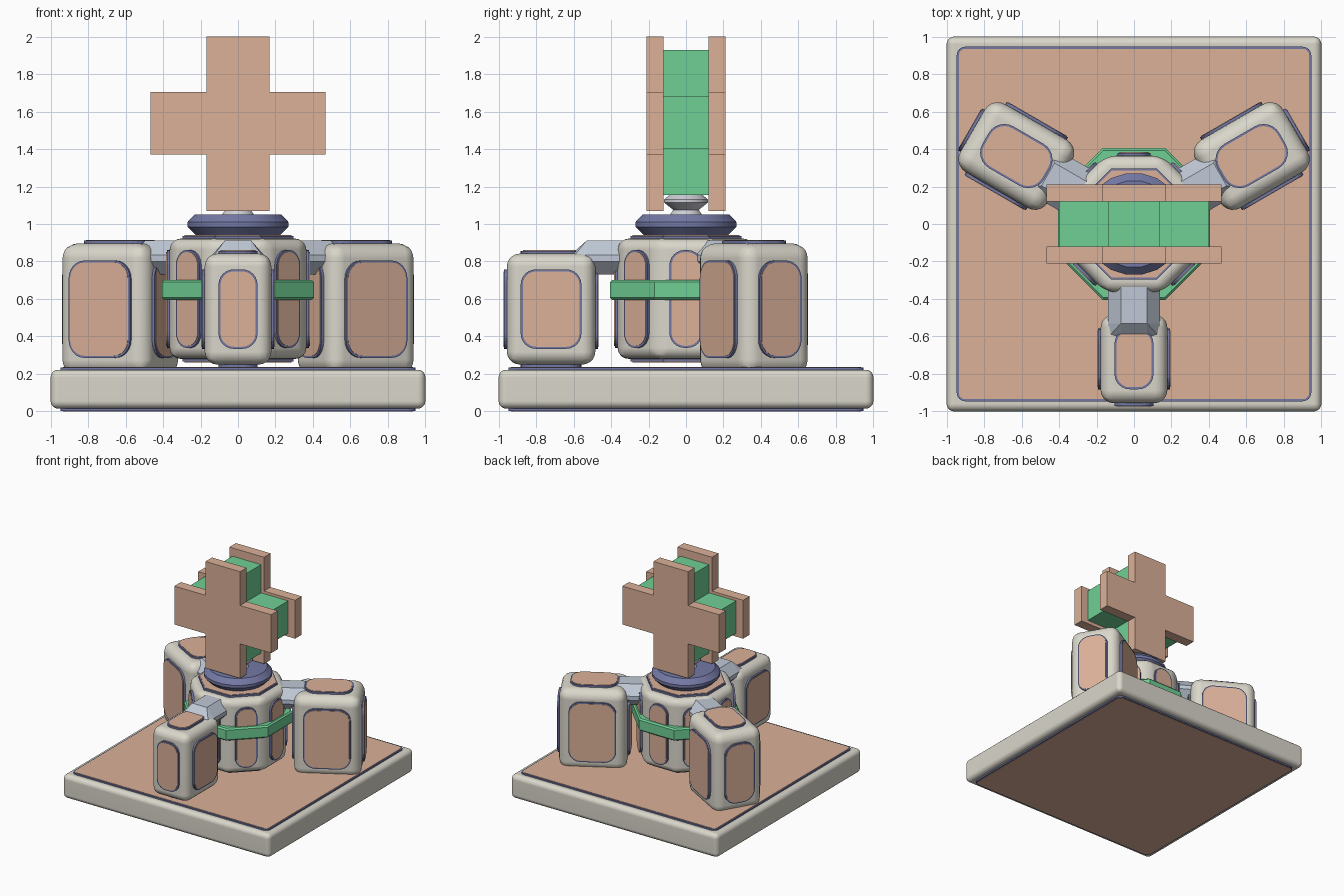
import bpy, bmesh, math
from mathutils import Matrix, Vector

if "Cube" in bpy.data.objects:
    bpy.data.objects.remove(bpy.data.objects["Cube"])


def material(name, r, g, b):
    m = bpy.data.materials.new(name)
    lin = [((c / 255 + 0.055) / 1.055) ** 2.4 for c in (r, g, b)]
    m.diffuse_color = (*lin, 1)
    m.use_nodes = True
    m.node_tree.nodes["Principled BSDF"].inputs["Base Color"].default_value = m.diffuse_color
    return m


BEIGE = material("beige shell", 218, 215, 203)
TAN = material("tan panel", 219, 177, 153)
BLUE = material("slate blue trim", 116, 121, 165)
GREEN = material("green", 112, 208, 149)
STEEL = material("pale steel", 192, 201, 214)
GREY = material("light grey", 206, 207, 214)


def finish(name, bm, mats, smooth=None, matrix=None):
    bmesh.ops.recalc_face_normals(bm, faces=bm.faces)
    me = bpy.data.meshes.new(name)
    bm.to_mesh(me)
    bm.free()
    for m in mats:
        me.materials.append(m)
    ob = bpy.data.objects.new(name, me)
    bpy.context.collection.objects.link(ob)
    if matrix:
        ob.matrix_world = matrix
    if smooth:
        me.polygons.foreach_set("use_smooth", [True] * len(me.polygons))
        me.set_sharp_from_angle(angle=math.radians(smooth))
        ob.modifiers.new("weighted normals", "WEIGHTED_NORMAL").keep_sharp = True
    return ob


def prism(bm, pts, z0, z1, matrix=Matrix(), mat=0):
    """Extrude a 2D outline between two heights."""
    lo = [bm.verts.new(matrix @ Vector((x, y, z0))) for x, y in pts]
    hi = [bm.verts.new(matrix @ Vector((x, y, z1))) for x, y in pts]
    n = len(pts)
    faces = [bm.faces.new(lo[::-1]), bm.faces.new(hi)]
    faces += [bm.faces.new((lo[i], lo[(i + 1) % n], hi[(i + 1) % n], hi[i])) for i in range(n)]
    for f in faces:
        f.material_index = mat


def rect(w, h, r=0, seg=6):
    """Rectangle outline with rounded corners."""
    if not r:
        return [(-w/2, -h/2), (w/2, -h/2), (w/2, h/2), (-w/2, h/2)]
    pts = []
    for k, (sx, sy) in enumerate(((1, 1), (-1, 1), (-1, -1), (1, -1))):
        for i in range(seg + 1):
            a = math.pi / 2 * (k + i / seg)
            pts.append((sx * (w/2 - r) + r * math.cos(a), sy * (h/2 - r) + r * math.sin(a)))
    return pts


def octagon(apothem):
    r = apothem / math.cos(math.pi / 8)
    return [(r * math.cos(math.pi * (i + .5) / 4), r * math.sin(math.pi * (i + .5) / 4)) for i in range(8)]


def rounded(name, pts, z0, z1, r, matrix=None):
    """Beige shell with all edges rounded."""
    bm = bmesh.new()
    prism(bm, pts, z0, z1)
    bmesh.ops.bevel(bm, geom=list(bm.edges), offset=r, segments=5, profile=.5,
                    affect='EDGES', clamp_overlap=True)
    return finish(name, bm, [BEIGE], 35, matrix)


def face_frame(origin, normal, up):
    """Matrix whose local z points along the normal and local y along up."""
    n, u = Vector(normal), Vector(up)
    s = u.cross(n)
    return Matrix.Translation(origin) @ Matrix((s, u, n)).transposed().to_4x4()


def panel(bm, frame, outer, inner, height=.015):
    """Blue trim plate with a tan inlay on top."""
    prism(bm, outer, -.02, height, frame, 0)
    prism(bm, inner, 0, height + .003, frame, 1)


def rounded_panel(bm, frame, w, h, r, height=.015):
    panel(bm, frame, rect(w + .022, h + .022, r + .011), rect(w, h, r), height)


def lathe(name, profile, sides, mat, smooth=None):
    """Closed profile of (apothem, z) points turned around z."""
    bm = bmesh.new()
    k = 1 / math.cos(math.pi / sides)
    rings = []
    for i in range(sides):
        a = 2 * math.pi * (i + .5) / sides
        rings.append([bm.verts.new((r * k * math.cos(a), r * k * math.sin(a), z)) for r, z in profile])
    n = len(profile)
    for i in range(sides):
        p, q = rings[i], rings[(i + 1) % sides]
        for j in range(n):
            bm.faces.new((p[j], q[j], q[(j + 1) % n], p[(j + 1) % n]))
    bmesh.ops.remove_doubles(bm, verts=bm.verts, dist=1e-5)
    finish(name, bm, [mat], smooth)


Z = Vector((0, 0, 1))
Y = Vector((0, 1, 0))

# base slab with panels on top and underneath
rounded("base", rect(2, 2), .015, .222, .04)
bm = bmesh.new()
rounded_panel(bm, face_frame((0, 0, .222), Z, Y), 1.87, 1.87, .035, .011)
rounded_panel(bm, face_frame((0, 0, .018), -Z, Y), 1.87, 1.87, .035)
finish("base_panels", bm, [BLUE, TAN])

# central octagonal body
rounded("central_body", octagon(.365), .28, .922, .06)
bm = bmesh.new()
for i in range(8):
    n = Vector((math.cos(i * math.pi / 4), math.sin(i * math.pi / 4), 0))
    rounded_panel(bm, face_frame(n * .365 + Z * .6, n, Z), .155, .50, .07)
panel(bm, face_frame((0, 0, .922), Z, Y), octagon(.296), octagon(.285))
panel(bm, face_frame((0, 0, .28), -Z, Y), octagon(.296), octagon(.285))
finish("central_body_panels", bm, [BLUE, TAN])

# green belt around the body
lathe("green_belt", [(.34, .595), (.393, .595), (.405, .607), (.405, .69), (.393, .702), (.34, .702)], 8, GREEN)


# pods: name, angle, inner and outer radius, width, bottom, top, edge radius, panel margin
def pod(name, angle, r0, r1, w, z0, z1, edge, margin, corner):
    turn = Matrix.Rotation(math.radians(angle), 4, 'Z')
    cx, cz, length, h = (r0 + r1) / 2, (z0 + z1) / 2, r1 - r0, z1 - z0
    place = turn @ Matrix.Translation((cx, 0, 0))
    rounded(name, rect(length, w), z0, z1, edge, place)
    bm = bmesh.new()
    pl, pw, ph = length - 2 * margin, w - 2 * margin, h - 2 * margin - .02
    for s in (1, -1):
        rounded_panel(bm, face_frame((s * length / 2, 0, cz), (s, 0, 0), Z), pw, ph, corner)
        rounded_panel(bm, face_frame((0, s * w / 2, cz), (0, s, 0), Z), pl, ph, corner)
        rounded_panel(bm, face_frame((0, 0, cz + s * h / 2), (0, 0, s), Y), pl, pw, corner)
    finish(name + "_panels", bm, [BLUE, TAN], matrix=place)

    # faceted arm linking the body to the pod
    bm = bmesh.new()
    for s in (1, -1):
        for r in (.30, .53):
            for y, z in ((.07, .912), (.138, .835), (.138, .80), (.07, .73)):
                bm.verts.new((r, s * y, z))
        for y, z in ((.07, .845), (.138, .82), (.138, .80), (.07, .76)):
            bm.verts.new((.605, s * y, z))
    bmesh.ops.convex_hull(bm, input=bm.verts)
    bmesh.ops.dissolve_limit(bm, angle_limit=.02, verts=bm.verts, edges=bm.edges)
    finish(name + "_arm", bm, [STEEL], matrix=turn)


pod("front_pod", -90, .484, .956, .356, .25, .842, .068, .085, .07)
pod("back_right_pod", 30, .455, .995, .42, .195, .896, .08, .092, .085)
pod("back_left_pod", 150, .455, .995, .42, .195, .896, .08, .092, .085)

# turntable and neck
lathe("turntable", [(0, .925), (.215, .925), (.225, .94), (.27, .985), (.27, 1.01), (.23, 1.052), (0, 1.052)],
      20, BLUE, 30)
lathe("neck", [(0, 1.04), (.085, 1.05), (.068, 1.075), (.118, 1.115), (.118, 1.13), (.085, 1.158), (0, 1.158)],
      16, GREY, 30)


# cross sign: green core between two tan plates
def cross(name, y0, y1, w, span, z0, z1, a0, a1, mat):
    half = [(w, z0), (w, a0), (span, a0), (span, a1), (w, a1), (w, z1)]
    bm = bmesh.new()
    prism(bm, half + [(-x, z) for x, z in reversed(half)], -y1, -y0, Matrix.Rotation(math.pi / 2, 4, 'X'))
    finish(name, bm, [mat])


cross("cross_core", -.12, .12, .138, .40, 1.155, 1.928, 1.40, 1.682, GREEN)
cross("cross_front_plate", -.21, -.12, .167, .468, 1.07, 2.0, 1.37, 1.705, TAN)
cross("cross_back_plate", .12, .21, .167, .468, 1.07, 2.0, 1.37, 1.705, TAN)
